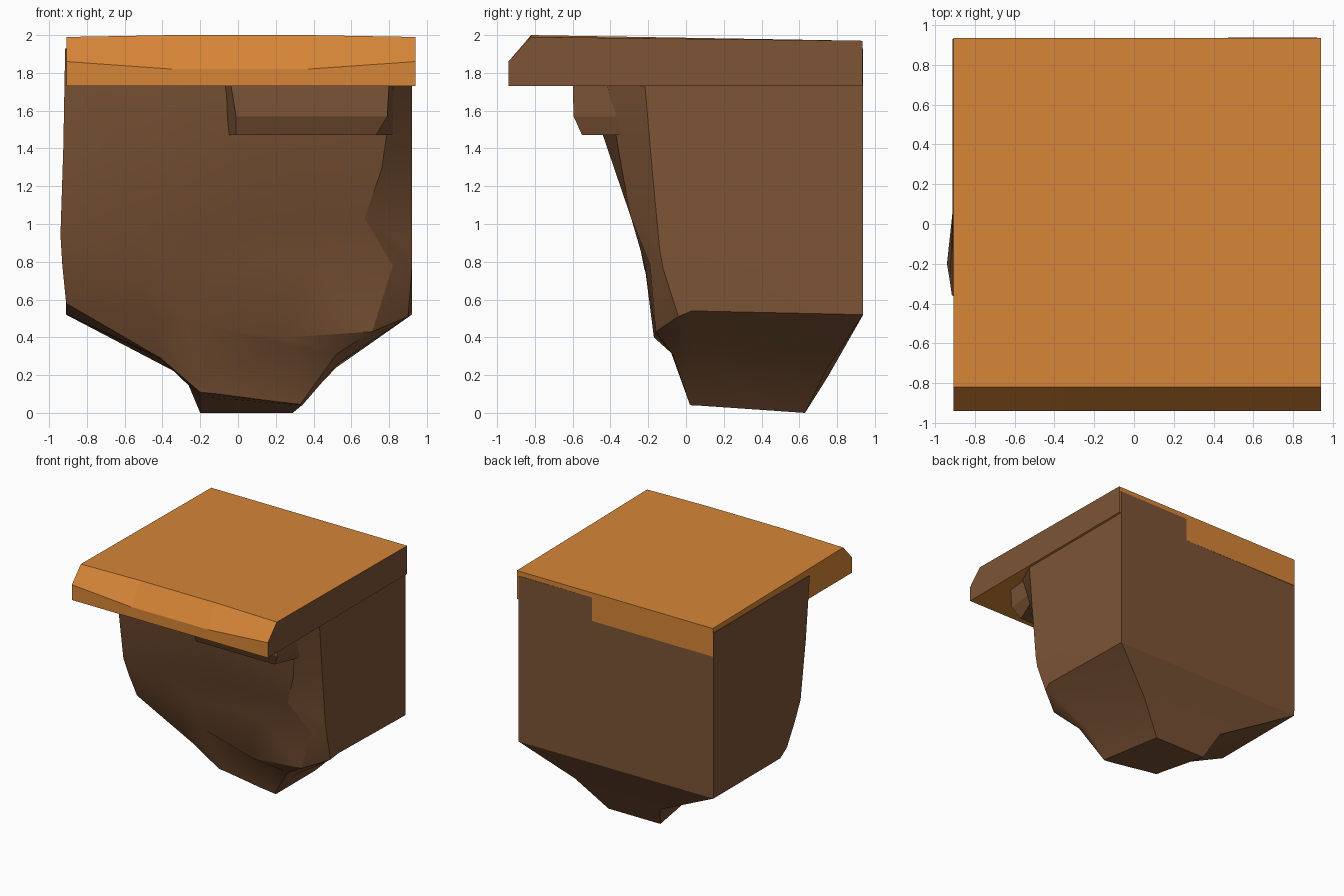
import bpy, bmesh
from mathutils import Vector

if "Cube" in bpy.data.objects:
    bpy.data.objects.remove(bpy.data.objects["Cube"])


def material(name, rgb):
    m = bpy.data.materials.new(name)
    m.diffuse_color = [(c / 255) ** 2.2 for c in rgb] + [1]
    m.use_nodes = True
    m.node_tree.nodes["Principled BSDF"].inputs["Base Color"].default_value = m.diffuse_color
    return m


ORANGE = material("orange_earth", (213, 132, 58))
BROWN = material("brown_rock", (124, 85, 57))


def loft(name, rings, mats, angle=None):
    """Bridge rings with equal point counts and cap both ends."""
    bm = bmesh.new()
    loops = [[bm.verts.new(Vector(p)) for p in ring] for ring in rings]
    for a, b in zip(loops, loops[1:]):
        for i in range(len(a)):
            j = (i + 1) % len(a)
            bm.faces.new((a[i], b[i], b[j], a[j]))
    bm.faces.new(loops[0])
    bm.faces.new(loops[-1])
    bmesh.ops.recalc_face_normals(bm, faces=bm.faces)
    me = bpy.data.meshes.new(name)
    bm.to_mesh(me)
    bm.free()
    ob = bpy.data.objects.new(name, me)
    bpy.context.collection.objects.link(ob)
    for m in mats:
        me.materials.append(m)
    if angle:
        bpy.context.view_layer.objects.active = ob
        ob.select_set(True)
        bpy.ops.object.shade_smooth_by_angle(angle=angle)
        ob.select_set(False)
    return ob


# Ground slab: side profile swept along x, its front edge dips in the middle
slab_rings = []
for x, lip, top in ((-.907, 1.86, 1.99), (-.35, 1.82, 2), (.37, 1.82, 2), (.94, 1.86, 1.99)):
    slab_rings.append([(x, -.94, 1.73), (x, -.94, lip), (x, -.82, top),
                       (x, .935, 1.97), (x, .935, 1.73)])
slab = loft("ground_slab", slab_rings, [ORANGE, BROWN])
for f in slab.data.polygons:
    f.material_index = 1 if f.normal.x > .8 else 0   # cut right side is rock

# Cliff front, rows from top to bottom, each left to right
upper_front = [
    [(-.915, -.36, 1.93), (-.5, -.42, 1.76), (-.06, -.46, 1.76),
     (.4, -.47, 1.76), (.83, -.42, 1.76), (.92, -.22, 1.76)],
    [(-.925, -.29, 1.4), (-.55, -.36, 1.35), (-.03, -.40, 1.4),
     (.3, -.44, 1.47), (.76, -.34, 1.29), (.92, -.18, 1.3)],
    [(-.94, -.2, .94), (-.6, -.27, 1.01), (0, -.28, 1.02),
     (.3, -.29, 1.03), (.67, -.29, 1.03), (.92, -.14, .87)],
]
lower_front = [
    [(-.93, -.14, .78), (-.52, -.22, .76), (-.32, -.18, .76),
     (.35, -.22, .79), (.82, -.19, .78), (.92, -.12, .76)],
    [(-.91, -.06, .58), (-.47, -.13, .5), (-.27, -.09, .48),
     (.25, -.17, .4), (.71, -.16, .43), (.9, -.04, .51)],
    [(-.43, .02, .3), (-.41, -.02, .29), (-.22, .01, .2),
     (.3, -.09, .35), (.52, -.07, .31), (.53, 0, .26)],
    [(-.2, .05, .1), (-.2, .03, .11), (-.1, .03, .1),
     (.2, .02, .06), (.33, .02, .045), (.34, .03, .04)],
]


def full_ring(front, left_back, left, right, right_back):
    return [left_back, left] + front + [right, right_back]


# Flat left, right and back sides close the rows into rings
rings = []
for front, z in zip(upper_front + lower_front[:1], (1.93, 1.35, .95, .76)):
    rings.append(full_ring(front, (-.912, .93, z), (-.912, .06, z),
                           (.92, .045, z), (.92, .938, z)))
# Tapered underside
rings.append(full_ring(lower_front[1], (-.91, .93, .52), (-.91, .03, .52),
                       (.92, .03, .54), (.92, .938, .52)))
rings.append(full_ring(lower_front[2], (-.28, .75, .19), (-.4, .2, .28),
                       (.52, .05, .25), (.52, .75, .24)))
rings.append(full_ring(lower_front[3], (-.2, .63, 0), (-.2, .15, .085),
                       (.338, .05, .04), (.29, .63, 0)))
loft("cliff_body", rings, [BROWN], .5)

# Small rock ledge under the slab
loft("rock_ledge", [
    [(-.09, -.36, 1.75), (-.04, -.6, 1.75), (.8, -.6, 1.75), (.83, -.34, 1.75)],
    [(-.075, -.36, 1.57), (-.01, -.595, 1.57), (.79, -.595, 1.57), (.825, -.34, 1.57)],
    [(-.06, -.36, 1.47), (-.01, -.55, 1.47), (.73, -.55, 1.47), (.82, -.34, 1.47)],
], [BROWN])
